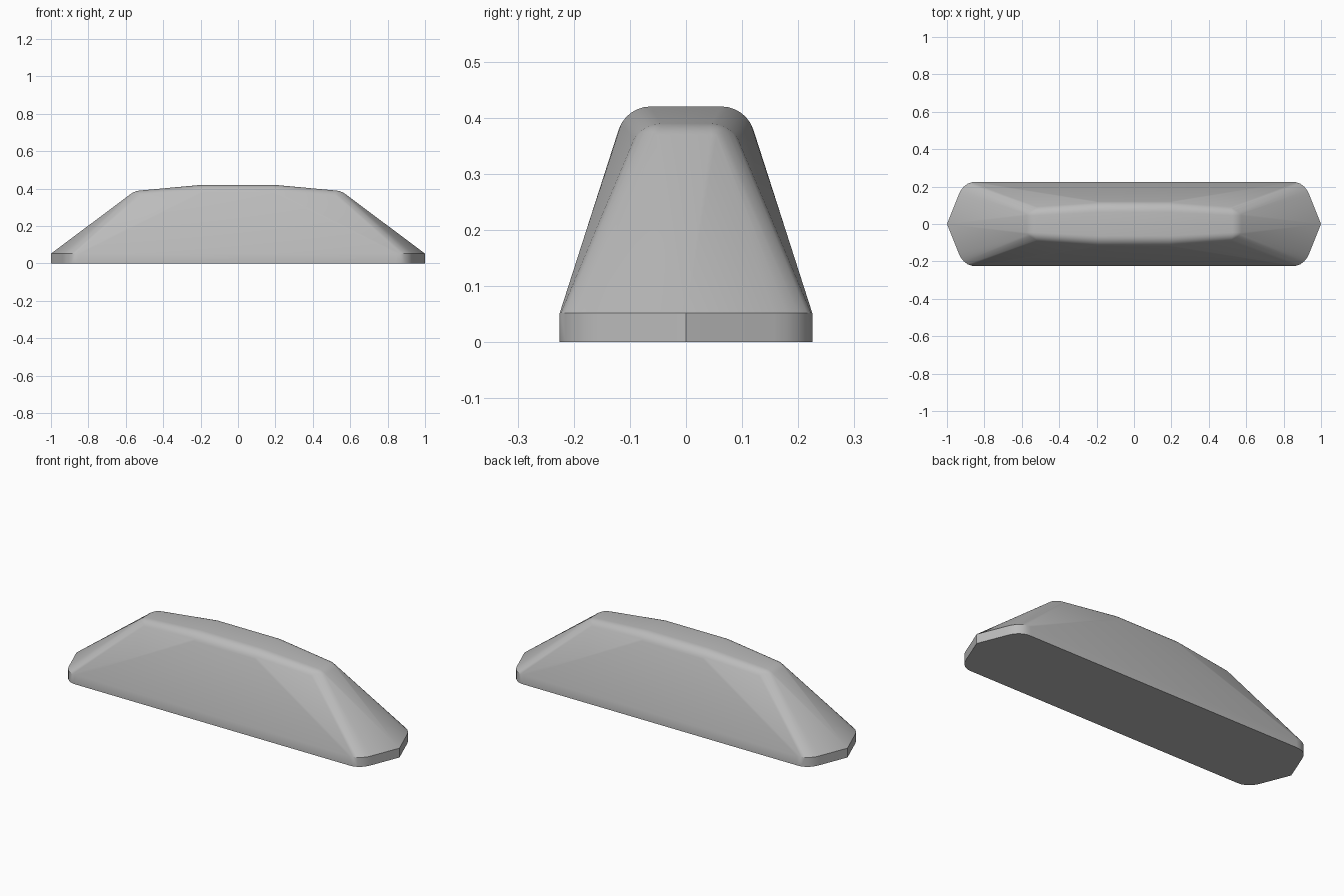
import bpy, bmesh, math

if "Cube" in bpy.data.objects:
    bpy.data.objects.remove(bpy.data.objects["Cube"])

grey = bpy.data.materials.new("plain grey")
grey.diffuse_color = (0.5, 0.5, 0.5, 1)
grey.use_nodes = True
grey.node_tree.nodes["Principled BSDF"].inputs["Base Color"].default_value = grey.diffuse_color

bm = bmesh.new()


def add_mirrored(x, y, z):
    """Add a point in all four quadrants."""
    for sx in (-1, 1):
        for sy in ((-1, 1) if y else (1,)):
            bm.verts.new((sx * x, sy * y, z))


# Straight-sided base: long hexagon with rounded corners
outline = [(1.0, 0), (0.937, 0.157), (0.926, 0.18), (0.91, 0.2),
           (0.89, 0.215), (0.868, 0.223), (0.845, 0.225)]
for x, y in outline:
    for z in (0, 0.052):
        add_mirrored(x, y, z)

# Upper long edges: rounded from flat top into the sloping side
steps = 6
slope = math.radians(72)
for i in range(steps + 1):
    a = slope * i / steps
    r = 0.06
    add_mirrored(0.19, 0.075 - 0.012 + r * math.sin(a), 0.42 - r * (1 - math.cos(a)))

# Upper end corners: rounded lengthways and sideways
for i in range(steps + 1):
    tilt = math.radians(6 + 31 * i / steps)
    for j in range(steps + 1):
        a = slope * j / steps
        r = 0.055
        add_mirrored(0.515 + 0.1 * math.sin(tilt) * math.cos(a),
                     0.045 + r * math.sin(a) * (1 - 0.15 * i / steps),
                     0.29 + 0.1 * math.cos(tilt) - r * (1 - math.cos(a)))

# Wrap the faceted body around the points
hull = bmesh.ops.convex_hull(bm, input=bm.verts[:])
unused = {g for g in hull["geom_interior"] + hull["geom_unused"]
          if isinstance(g, bmesh.types.BMVert)}
bmesh.ops.delete(bm, geom=list(unused), context='VERTS')
bmesh.ops.recalc_face_normals(bm, faces=bm.faces[:])
mesh = bpy.data.meshes.new("faceted_body")
bm.to_mesh(mesh)
bm.free()
body = bpy.data.objects.new("faceted_body", mesh)
bpy.context.collection.objects.link(body)
mesh.materials.append(grey)
body.select_set(True)
bpy.context.view_layer.objects.active = body
bpy.ops.object.shade_smooth_by_angle(angle=math.radians(30))
